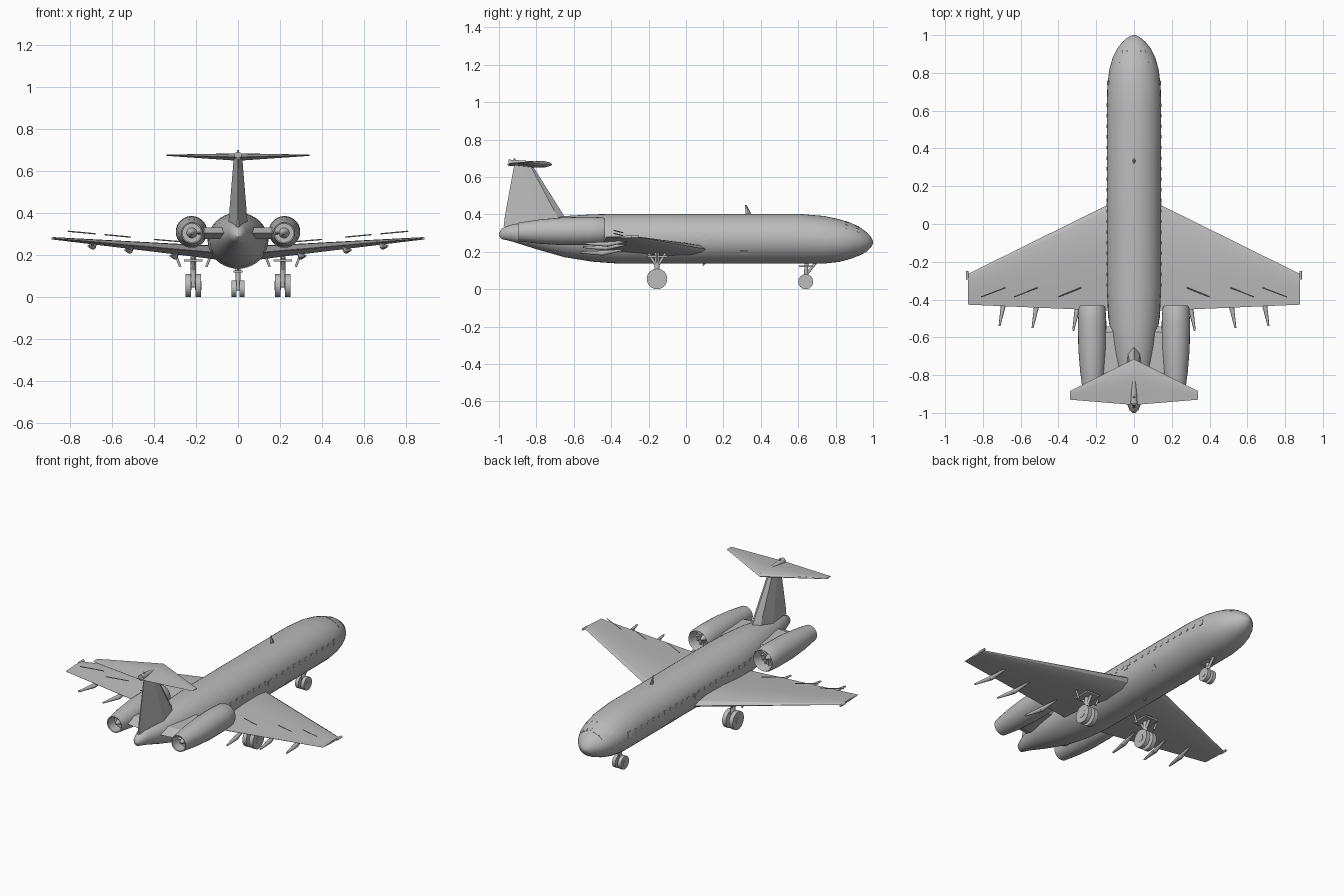
import bpy, bmesh, math
from mathutils import Vector

cube = bpy.data.objects.get("Cube")
if cube:
    bpy.data.objects.remove(cube, do_unlink=True)

grey = bpy.data.materials.new("airframe grey")
grey.use_nodes = True
colour = (0.5, 0.5, 0.5, 1)
grey.diffuse_color = colour
grey.node_tree.nodes["Principled BSDF"].inputs["Base Color"].default_value = colour


def finish(name, bm, smooth=None):
    bmesh.ops.recalc_face_normals(bm, faces=bm.faces[:])
    mesh = bpy.data.meshes.new(name)
    bm.to_mesh(mesh)
    bm.free()
    obj = bpy.data.objects.new(name, mesh)
    bpy.context.collection.objects.link(obj)
    mesh.materials.append(grey)
    if smooth:
        bpy.ops.object.select_all(action='DESELECT')
        obj.select_set(True)
        bpy.context.view_layer.objects.active = obj
        bpy.ops.object.shade_smooth_by_angle(angle=math.radians(smooth))
    return obj


def loft(name, rings, smooth=None, caps=True):
    """Skin a list of equal closed rings."""
    bm = bmesh.new()
    loops = [[bm.verts.new(p) for p in ring] for ring in rings]
    for a, b in zip(loops, loops[1:]):
        for i in range(len(a)):
            j = (i + 1) % len(a)
            bm.faces.new((a[i], a[j], b[j], b[i]))
    if caps:
        bm.faces.new(loops[0])
        bm.faces.new(loops[-1])
    return finish(name, bm, smooth)


def rod(name, a, b, r1, r2=None, sides=10, smooth=40):
    """Round bar between two points."""
    a, b = Vector(a), Vector(b)
    turn = (b - a).to_track_quat('Z', 'Y')
    ring = [Vector((math.cos(t), math.sin(t), 0)) for t in
            [2 * math.pi * i / sides for i in range(sides)]]
    return loft(name, [[a + turn @ (v * r1) for v in ring],
                       [b + turn @ (v * (r1 if r2 is None else r2)) for v in ring]], smooth)


def box(name, lo, hi):
    corners = ((0, 0), (1, 0), (1, 1), (0, 1))
    pick = lambda i, k: lo[i] + (hi[i] - lo[i]) * k
    return loft(name, [[(pick(0, i), pick(1, j), z) for i, j in corners]
                       for z in (lo[2], hi[2])])


# Fuselage stations: y, bottom, top, half width
stations = [(-1, .285, .3, .006), (-.985, .268, .325, .024), (-.93, .255, .347, .045),
            (-.8, .214, .37, .085), (-.65, .171, .391, .115), (-.5, .147, .4, .135),
            (-.35, .136, .403, .144), (.6, .136, .403, .144), (.74, .137, .391, .141),
            (.82, .146, .374, .13), (.88, .162, .355, .113), (.93, .181, .331, .088),
            (.965, .2, .306, .06), (.988, .222, .28, .033), (1, .245, .256, .006)]


def skin(y, angle, out=0):
    """Point on the fuselage; angle runs from the top toward +x."""
    for a, b in zip(stations, stations[1:]):
        if a[0] <= y <= b[0]:
            k = (y - a[0]) / (b[0] - a[0])
            lo, hi, w = (p + (q - p) * k for p, q in zip(a[1:], b[1:]))
            return Vector(((w + out) * math.sin(angle), y,
                           (lo + hi) / 2 + ((hi - lo) / 2 + out) * math.cos(angle)))


loft("fuselage", [[skin(s[0], 2 * math.pi * i / 40) for i in range(40)]
                  for s in stations], 40)


def panel(name, y0, y1, a0, a1, out=.003):
    """Thin plate that follows the fuselage skin."""
    a0, a1 = math.radians(a0), math.radians(a1)
    loft(name, [[skin(y, a, o) for y, a in ((y0, a0), (y1, a0), (y1, a1), (y0, a1))]
                for o in (-.004, out)])


def wing_section(x, lead, trail, z, thick, shape):
    return [(x, lead + (trail - lead) * u, z + thick * v) for u, v in shape]


foil = ((0, 0), (.05, .3), (.18, .5), (.45, .46), (.75, .2), (1, .02),
        (1, -.02), (.7, -.25), (.4, -.48), (.15, -.42), (.04, -.22))

for side, s in (("left", 1), ("right", -1)):
    # Wings
    loft(side + "_wing", [wing_section(s * x, a, b, z, t, foil) for x, a, b, z, t in
                          ((.08, .13, -.46, .21, .07), (.3, .022, -.452, .229, .052),
                           (.88, -.265, -.427, .28, .012))], 15)
    rod(side + "_wingtip_light", (s * .882, -.295, .28), (s * .882, -.25, .28), .007)

    # Flap track fairings
    for x, z, y in ((.3, .205, -.445), (.515, .233, -.43), (.69, .252, -.42)):
        end = Vector((s * (x + .022), y - .12, z - .008))
        knee = Vector((s * x, y, z - .012))
        rod(side + "_fairing_front", (s * (x - .015), y + .11, z + .005), knee, .004, .014)
        rod(side + "_fairing_rear", knee, end, .014, .005)

    # Strips above the wing
    for x0, z0, x1, z1 in ((.28, .265, .4, .275), (.51, .286, .635, .298), (.68, .302, .81, .314)):
        rod(side + "_wing_strip", (s * x0, -.337, z0), (s * x1, -.386, z1), .003, sides=4)

    # Engine nacelle with hollow intake and nozzle
    profile = ((-.5, .012), (-.5, .054), (-.445, .058), (-.432, .064), (-.445, .071),
               (-.52, .075), (-.66, .074), (-.78, .065), (-.895, .05), (-.893, .044),
               (-.83, .045), (-.83, .012))
    rings = []
    for y, r in profile:
        cx, cz = .222 + (y + .43) * .005, .313 + (y + .43) * .015
        rings.append([(s * cx + r * math.cos(2 * math.pi * i / 28), y,
                       cz + r * math.sin(2 * math.pi * i / 28)) for i in range(28)])
    loft(side + "_engine_nacelle", rings, 40)
    rod(side + "_intake_spinner", (s * .222, -.5, .312), (s * .222, -.46, .312), .02, .004, 16)
    rod(side + "_exhaust_cone", (s * .22, -.83, .306), (s * .22, -.88, .305), .025, .005, 16)
    for i in range(12):
        t = 2 * math.pi * i / 12
        rod(side + "_fan_blade", (s * .222 + .015 * math.cos(t), -.495, .312 + .015 * math.sin(t)),
            (s * .222 + .053 * math.cos(t), -.495, .312 + .053 * math.sin(t)), .003, .006, 4)

    # Engine pylon
    pylon = ((0, 0), (.1, .5), (.8, .5), (1, 0), (.8, -.5), (.1, -.5))
    loft(side + "_engine_pylon", [wing_section(s * x, a, b, .305, .056, pylon) for x, a, b in
                                  ((.04, -.53, -.86), (.2, -.55, -.84))])

    # Main gear
    x = s * .213
    rod(side + "_main_leg", (x, -.155, .055), (x, -.155, .215), .014)
    rod(side + "_main_axle", (x - .036, -.155, .055), (x + .036, -.155, .055), .01)
    for dx in (-.023, .023):
        rod(side + "_main_tyre", (x + dx - .013, -.155, .055), (x + dx + .013, -.155, .055), .055, sides=24)
        rod(side + "_main_hub", (x + dx - .015, -.155, .055), (x + dx + .015, -.155, .055), .022, sides=16)
    for y in (-.2, -.11):
        rod(side + "_main_brace", (x, -.155, .12), (x, y, .19), .008)
    box(side + "_gear_plate", (x - .045, -.205, .17), (x + .045, -.1, .18))
    for d in (-1, 1):
        rod(side + "_gear_door_arm", (x + d * .062, -.155, .145), (x + d * .08, -.155, .19), .006)

    # Cabin windows, doors and cockpit panes
    for i in range(22):
        y = -.5 + i * .056
        panel(side + "_cabin_window", y, y + .018, s * 76, s * 84, .002)
    panel(side + "_front_door", .735, .76, s * 72, s * 88)
    panel(side + "_overwing_exit", .09, .115, s * 80, s * 92)
    for a in (5, 22, 39):
        panel(side + "_cockpit_pane", .85, .925, s * a, s * (a + 13), .002)
    panel(side + "_cargo_hatch", .29, .33, s * 118, s * 128)

# Fin
fin = ((0, 0), (.12, .35), (.45, .5), (1, .04), (1, -.04), (.45, -.5), (.12, -.35))
loft("fin", [[(t * v, a + (b - a) * u, z) for u, v in fin] for a, b, z, t in
             ((-.62, -.975, .335, .095), (-.652, -.968, .392, .085), (-.825, -.918, .668, .04))], 15)

# Tailplane
for side, s in (("left", 1), ("right", -1)):
    loft(side + "_tailplane", [wing_section(s * x, a, b, z, t, foil) for x, a, b, z, t in
                               ((0, -.715, -.958, .667, .036), (.34, -.885, -.93, .676, .006))], 15)
rod("tail_bullet", (0, -.95, .675), (0, -.77, .675), .018, .006, 12)
rod("tail_beacon", (0, -.915, .675), (0, -.918, .7), .009, .004)

# Nose gear
rod("nose_leg", (0, .64, .04), (0, .645, .16), .011)
rod("nose_brace", (0, .645, .08), (0, .7, .15), .008)
rod("nose_axle", (-.03, .64, .04), (.03, .64, .04), .008)
box("nose_gear_plate", (-.022, .605, .118), (.022, .675, .126))
for d in (-1, 1):
    rod("nose_tyre", (d * .008, .64, .04), (d * .03, .64, .04), .04, sides=24)
    rod("nose_hub", (d * .02, .64, .04), (d * .032, .64, .04), .016, sides=16)

# Roof and belly aerials
loft("roof_aerial", [wing_section(0, .345, .31, 0, 0, ()) or
                     [(v * t, a + (b - a) * u, z) for u, v in fin] for a, b, z, t in
                     ((.35, .318, .398, .016), (.325, .316, .45, .005))])
rod("belly_aerial", (0, .1, .14), (0, .09, .125), .006, .003)
